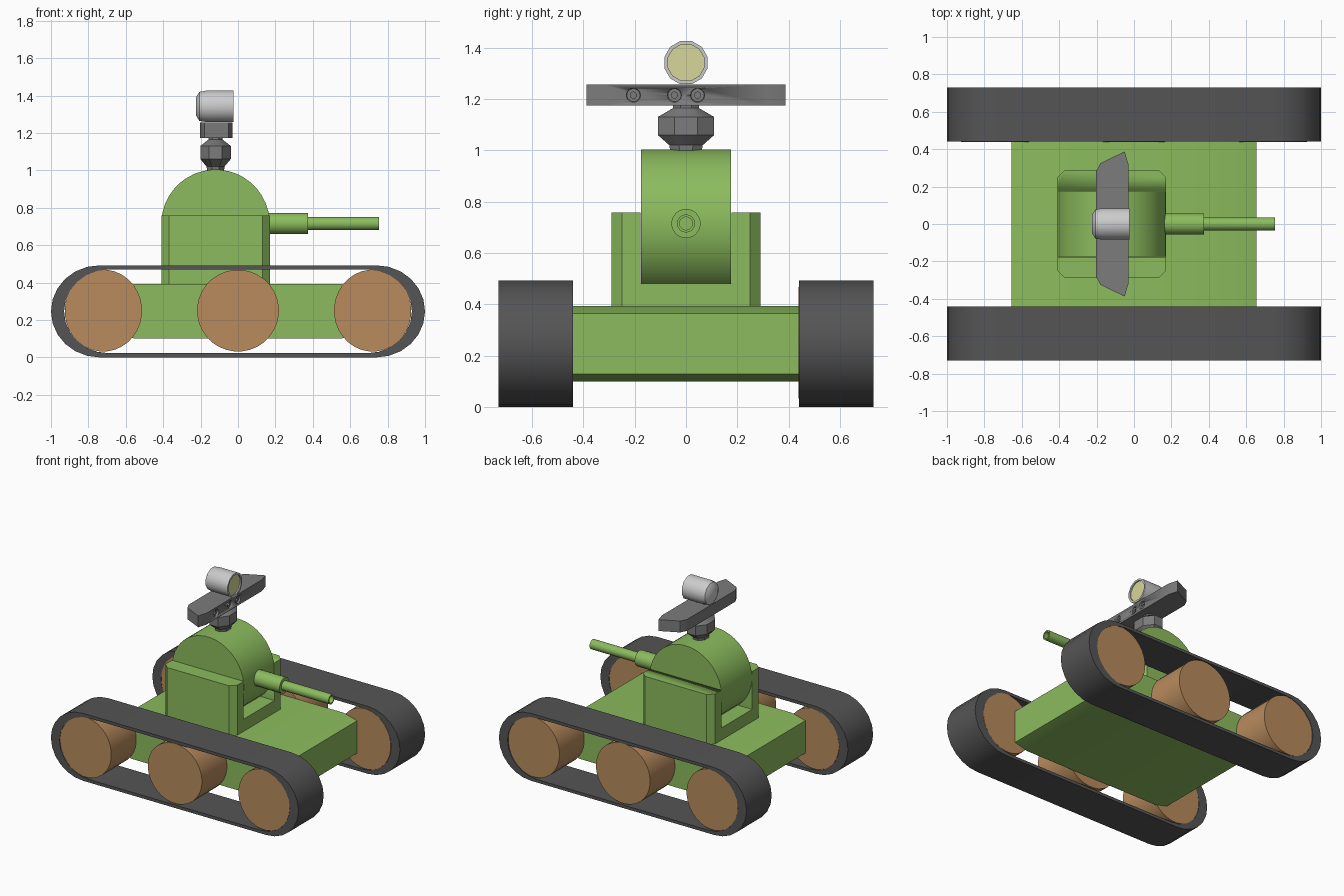
import bpy, bmesh, math
from mathutils import Matrix, Vector

if "Cube" in bpy.data.objects:
    bpy.data.objects.remove(bpy.data.objects["Cube"])


def material(name, rgb):
    m = bpy.data.materials.new(name)
    m.diffuse_color = (*rgb, 1)
    m.use_nodes = True
    m.node_tree.nodes["Principled BSDF"].inputs["Base Color"].default_value = m.diffuse_color
    return m


GREEN = material("green_paint", (0.26, 0.50, 0.11))
TAN = material("tan_wheel", (0.48, 0.26, 0.11))
DARK = material("dark_rubber", (0.09, 0.09, 0.09))
STEEL = material("dark_steel", (0.2, 0.2, 0.2))
LENS = material("lens_yellow", (0.68, 0.68, 0.32))


def finish(name, bm, mat=None, angle=35):
    bmesh.ops.recalc_face_normals(bm, faces=bm.faces)
    me = bpy.data.meshes.new(name)
    bm.to_mesh(me)
    bm.free()
    ob = bpy.data.objects.new(name, me)
    bpy.context.collection.objects.link(ob)
    if mat:
        me.materials.append(mat)
    bpy.ops.object.select_all(action='DESELECT')
    ob.select_set(True)
    bpy.context.view_layer.objects.active = ob
    bpy.ops.object.shade_smooth_by_angle(angle=math.radians(angle))
    return ob


def prism(name, pts, lo, hi, axis, mat=None):
    """Extrude a 2D outline along y (outline in x,z) or z (outline in x,y)."""
    bm = bmesh.new()
    place = (lambda p, h: (p[0], h, p[1])) if axis == 'Y' else (lambda p, h: (p[0], p[1], h))
    a = [bm.verts.new(place(p, lo)) for p in pts]
    b = [bm.verts.new(place(p, hi)) for p in pts]
    bm.faces.new(a)
    bm.faces.new(b)
    for i in range(len(pts)):
        j = (i + 1) % len(pts)
        bm.faces.new((a[i], a[j], b[j], b[i]))
    return finish(name, bm, mat)


def lathe(name, profile, axis, centre, sides=32, mat=None, scale=(1, 1, 1), angle=35):
    """Revolve (position, radius) rings around an axis; end rings are capped."""
    bm = bmesh.new()
    rings = []
    for h, r in profile:
        rings.append([bm.verts.new((r * math.cos(t), r * math.sin(t), h))
                      for t in ((k + 0.5) * math.tau / sides for k in range(sides))])
    for a, b in zip(rings, rings[1:]):
        for k in range(sides):
            n = (k + 1) % sides
            bm.faces.new((a[k], a[n], b[n], b[k]))
    bm.faces.new(rings[0])
    bm.faces.new(rings[-1])
    turn = Vector((0, 0, 1)).rotation_difference(Vector(axis)).to_matrix().to_4x4()
    bm.transform(Matrix.Translation(centre) @ Matrix.Diagonal((*scale, 1)) @ turn)
    return finish(name, bm, mat, angle)


def cut(ob, cutter):
    mod = ob.modifiers.new("cut", 'BOOLEAN')
    mod.operation = 'DIFFERENCE'
    mod.solver = 'EXACT'
    mod.object = cutter
    cutter.hide_render = True
    cutter.hide_viewport = False
    cutter.display_type = 'WIRE'
    bpy.context.view_layer.objects.active = ob
    bpy.ops.object.modifier_apply(modifier=mod.name)
    bpy.data.objects.remove(cutter)


def stadium(hx, hz, zc, r, n=12):
    pts = []
    for s, start in ((1, -math.pi / 2), (-1, math.pi / 2)):
        for k in range(n + 1):
            t = start + math.pi * k / n
            pts.append((s * (hx - r) + r * math.cos(t), zc + hz * math.sin(t)))
    return pts


X, Y, Z = (1, 0, 0), (0, 1, 0), (0, 0, 1)

# Tracks and wheels on both sides
for side, s in (("left", 1), ("right", -1)):
    bm = bmesh.new()
    outer = stadium(1.0, 0.246, 0.246, 0.26)
    inner = stadium(0.93, 0.224, 0.246, 0.24)
    loops = [[bm.verts.new((x, y * s, z)) for x, z in loop]
             for loop, y in ((outer, 0.44), (outer, 0.73), (inner, 0.73), (inner, 0.44))]
    for a, b in zip(loops, loops[1:] + loops[:1]):
        for i in range(len(a)):
            j = (i + 1) % len(a)
            bm.faces.new((a[i], a[j], b[j], b[i]))
    finish(side + "_track", bm, DARK)
    for place, x, squash in (("rear", -0.72, 0.945), ("middle", 0, 1), ("front", 0.72, 0.945)):
        lathe(f"{side}_{place}_wheel", [(-0.145, 0.219), (0.143, 0.219)], Y,
              (x, s * 0.583, 0.25), 32, TAN, (squash, 1, 1))

# Hull with shallow sloped ends
prism("hull", [(-0.55, 0.1), (0.55, 0.1), (0.655, 0.128), (0.655, 0.365), (0.55, 0.393),
               (-0.55, 0.393), (-0.655, 0.365), (-0.655, 0.128)], -0.44, 0.44, 'Y', GREEN)

# Turret block: chamfered box with a slot through it
cx = -0.12
plan = [(cx + a, b) for a, b in ((-0.29, -0.25), (-0.25, -0.29), (0.25, -0.29), (0.29, -0.25),
                                 (0.29, 0.25), (0.25, 0.29), (-0.25, 0.29), (-0.29, 0.25))]
block = prism("turret_block", plan, 0.385, 0.758, 'Z', GREEN)
slot = prism("slot_cutter", [(-0.6, 0.482), (0.4, 0.482), (0.4, 0.9), (-0.6, 0.9)],
             -0.178, 0.178, 'Y')
cut(block, slot)

# Round drum in the slot, and the hollow barrel
lathe("turret_drum", [(-0.175, 0.29), (0.175, 0.29)], Y, (cx, 0, 0.714), 40, GREEN)
lathe("barrel", [(0.12, 0.057), (0.375, 0.057), (0.375, 0.035), (0.755, 0.035),
                 (0.755, 0.025), (0.6, 0.025)], X, (0, 0, 0.715), 20, GREEN)

# Faceted neck
k = 1 / math.cos(math.pi / 8)
lathe("sensor_neck", [(0.99, 0.06 * k), (1.02, 0.065 * k), (1.06, 0.11 * k), (1.13, 0.11 * k),
                      (1.165, 0.05 * k), (1.185, 0.05 * k)], Z, (cx, 0, 0), 8, STEEL,
      (0.74, 1, 1), 30)

# Sensor bar with three stepped sockets in its front
half = [(-0.03, 0.32), (-0.05, 0.388), (-0.18, 0.325), (-0.203, 0.28)]
bar = prism("sensor_bar", [(x, y) for x, y in half] + [(x, -y) for x, y in reversed(half)],
            1.174, 1.257, 'Z', STEEL)
for y in (-0.205, -0.045, 0.045):
    cut(bar, lathe("socket_cutter", [(-0.07, 0.012), (-0.045, 0.012), (-0.045, 0.026),
                                     (-0.01, 0.03)], X, (0, y, 1.215), 14))

# Lamp and its lens
lathe("lamp", [(-0.225, 0.05), (-0.207, 0.08), (-0.17, 0.087), (-0.025, 0.087),
               (-0.025, 0.073), (-0.04, 0.073)], X, (0, 0, 1.342), 12)
lathe("lamp_lens", [(-0.045, 0.073), (-0.034, 0.073)], X, (0, 0, 1.342), 12, LENS)
